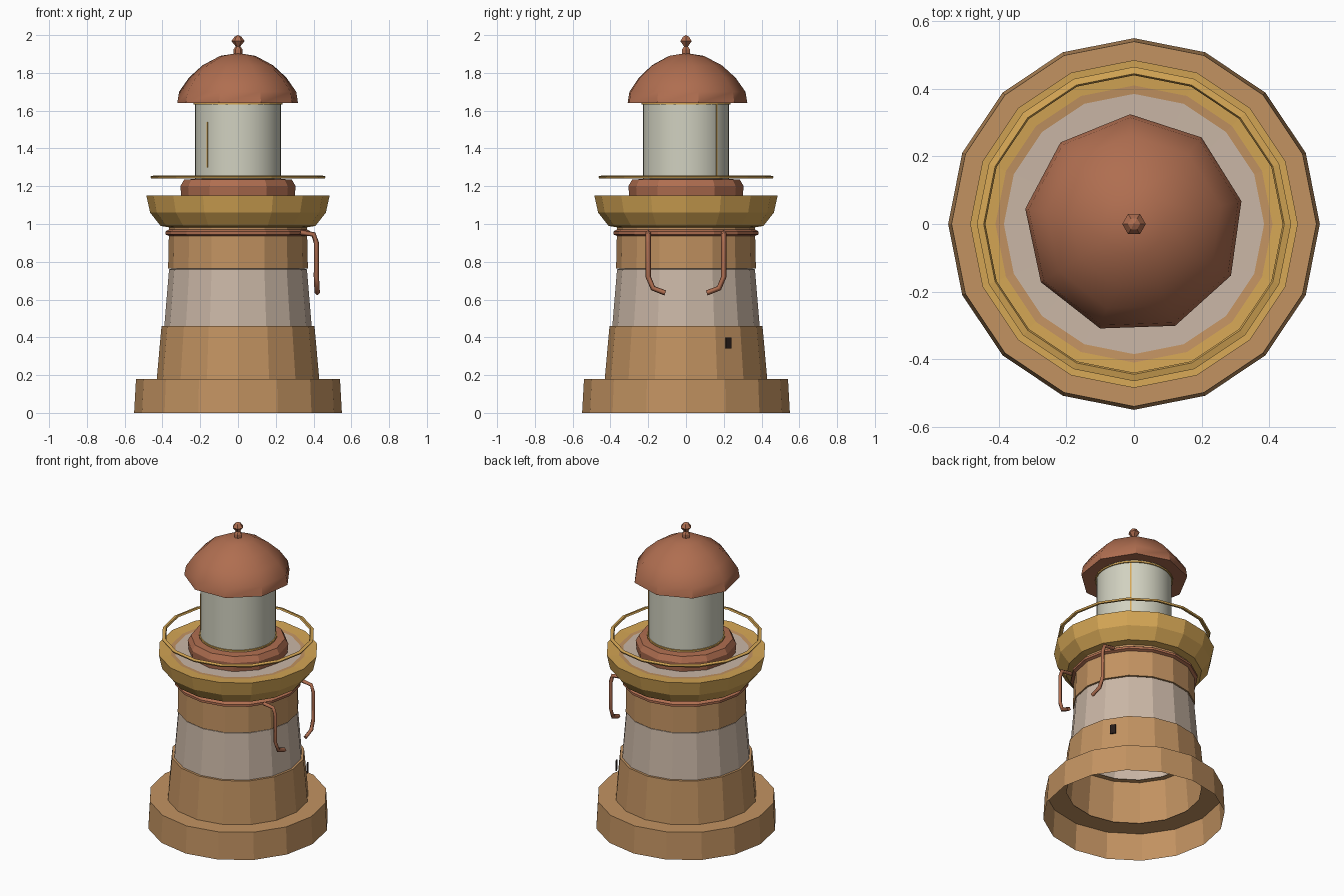
import bpy, bmesh, math
from mathutils import Vector

cube = bpy.data.objects.get("Cube")
if cube:
    bpy.data.objects.remove(cube)


def material(name, rgb):
    m = bpy.data.materials.new(name)
    m.use_nodes = True
    m.diffuse_color = (*rgb, 1)
    m.node_tree.nodes["Principled BSDF"].inputs["Base Color"].default_value = (*rgb, 1)
    return m


TAN = material("tan stone", (0.54, 0.29, 0.12))
CREAM = material("pale stone", (0.59, 0.47, 0.38))
GOLD = material("gold trim", (0.66, 0.38, 0.09))
RUST = material("rust red", (0.43, 0.155, 0.08))
GLASS = material("lantern white", (0.64, 0.64, 0.53))
DARK = material("dark opening", (0.02, 0.012, 0.01))


def finish(name, bm, mats, smooth=None):
    mesh = bpy.data.meshes.new(name)
    bm.to_mesh(mesh)
    bm.free()
    for m in mats:
        mesh.materials.append(m)
    ob = bpy.data.objects.new(name, mesh)
    bpy.context.collection.objects.link(ob)
    if smooth:
        bpy.ops.object.select_all(action='DESELECT')
        ob.select_set(True)
        bpy.context.view_layer.objects.active = ob
        bpy.ops.object.shade_smooth_by_angle(angle=math.radians(smooth))
    return ob


def lathe(name, profile, mats, sides=16, turn=0, bands=None, smooth=None):
    """Spin (radius, height) points round z; bands gives a material slot per strip."""
    bm = bmesh.new()
    rings = []
    for r, z in profile:
        if r == 0:
            rings.append([bm.verts.new((0, 0, z))] * sides)
            continue
        angles = [math.radians(turn) + math.tau * i / sides for i in range(sides)]
        rings.append([bm.verts.new((r * math.cos(a), r * math.sin(a), z)) for a in angles])
    for k, (low, high) in enumerate(zip(rings, rings[1:])):
        for i in range(sides):
            j = (i + 1) % sides
            quad = list(dict.fromkeys((low[i], low[j], high[j], high[i])))
            bm.faces.new(quad).material_index = bands[k] if bands else 0
    return finish(name, bm, mats, smooth)


def box(name, centre, size, turn, mat):
    bm = bmesh.new()
    bmesh.ops.create_cube(bm, size=1)
    ob = finish(name, bm, [mat])
    ob.location, ob.scale = centre, size
    ob.rotation_euler.z = math.radians(turn)
    return ob


def tube(name, points, radius, mat):
    curve = bpy.data.curves.new(name, 'CURVE')
    curve.dimensions = '3D'
    curve.bevel_depth = radius
    curve.bevel_resolution = 0
    curve.use_fill_caps = True
    spline = curve.splines.new('POLY')
    spline.points.add(len(points) - 1)
    for p, co in zip(spline.points, points):
        p.co = (*co, 1)
    curve.materials.append(mat)
    ob = bpy.data.objects.new(name, curve)
    bpy.context.collection.objects.link(ob)


# Tower, open underneath
lathe("base_plinth", [(0.55, 0), (0.54, 0.18), (0.41, 0.18)], [TAN])
lathe("lower_tower", [(0.43, 0.18), (0.405, 0.46), (0.37, 0.46)], [TAN])
lathe("pale_band", [(0.39, 0.46), (0.365, 0.76), (0.345, 0.765)], [CREAM])
lathe("upper_tower", [(0.34, 0.765), (0.37, 0.765), (0.365, 0.99)], [TAN])
lathe("collar_ring", [(0.36, 0.935), (0.385, 0.945), (0.385, 0.96), (0.36, 0.975)], [RUST])

# Gallery with trimmed deck
lathe("gallery", [(0.35, 0.98), (0.41, 0.99), (0.465, 1.06), (0.485, 1.15),
                  (0.41, 1.145), (0.385, 1.143), (0.2, 1.14)],
      [GOLD, TAN, CREAM], bands=[0, 0, 0, 0, 1, 2])
lathe("railing", [(0.44, 1.247), (0.46, 1.242), (0.465, 1.252), (0.445, 1.257), (0.44, 1.247)],
      [GOLD])

# Lantern room
lathe("lantern_foot", [(0.30, 1.14), (0.305, 1.20), (0.285, 1.235), (0.2, 1.24)], [RUST], sides=12)
lathe("lantern", [(0.228, 1.23), (0.228, 1.65)], [GLASS], sides=40, smooth=30)
for label, z in (("lower", 1.243), ("upper", 1.632)):
    lathe(label + "_lantern_trim", [(0.225, z), (0.236, z), (0.236, z + 0.01), (0.225, z + 0.01)],
          [GOLD], sides=24)
for label, turn, z, height in (("back", 45, 1.44, 0.39), ("front", 225, 1.42, 0.24)):
    d = Vector((math.cos(math.radians(turn)), math.sin(math.radians(turn)), 0)) * 0.228
    box(label + "_mullion", (d.x, d.y, z), (0.007, 0.008, height), turn, GOLD)

# Domed roof and finial
lathe("roof", [(0.22, 1.65), (0.325, 1.64), (0.315, 1.70), (0.262, 1.775), (0.19, 1.84),
               (0.095, 1.89), (0, 1.905)], [RUST], sides=9, turn=12, smooth=35)
lathe("finial", [(0.025, 1.89), (0.024, 1.925), (0.012, 1.94), (0.035, 1.968), (0.018, 1.992),
                 (0, 2.0)], [RUST], sides=6)

# Hanging hooked pipes on the left side
for label, s in (("front", -1), ("back", 1)):
    tube(label + "_hooked_pipe",
         [(0.33, 0.2 * s, 0.955), (0.40, 0.2 * s, 0.945), (0.415, 0.2 * s, 0.90),
          (0.415, 0.2 * s, 0.72), (0.418, 0.175 * s, 0.66), (0.42, 0.11 * s, 0.635)], 0.014, RUST)

# Small dark slot in the lower wall
box("wall_slot", (0.355, 0.225, 0.37), (0.009, 0.035, 0.06), 33.75, DARK)
